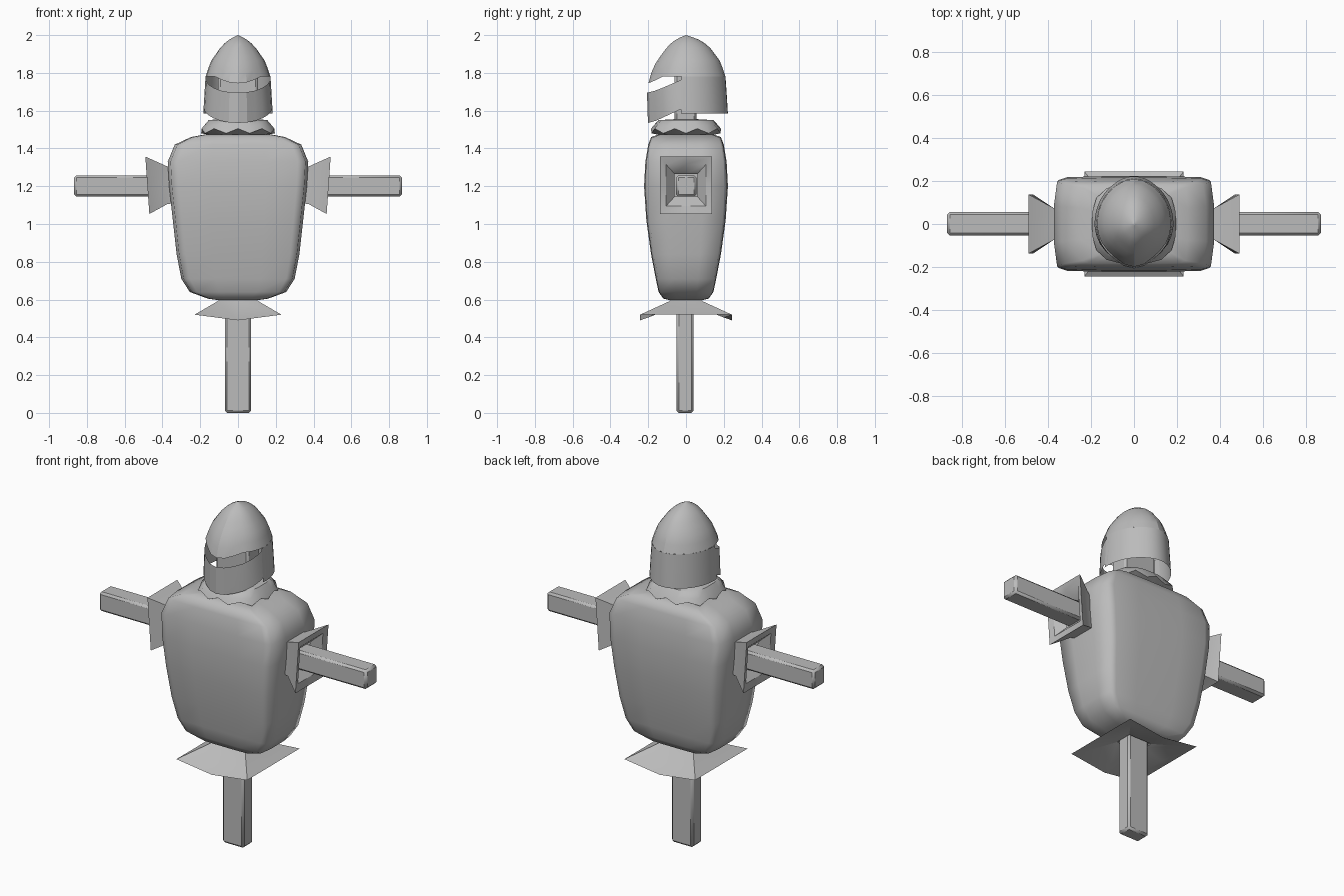
import bpy, bmesh, math

cube = bpy.data.objects.get("Cube")
if cube:
    bpy.data.objects.remove(cube)

grey = bpy.data.materials.new("plain_grey")
grey.use_nodes = True
grey.diffuse_color = (0.5, 0.5, 0.5, 1)
grey.node_tree.nodes["Principled BSDF"].inputs["Base Color"].default_value = (0.5, 0.5, 0.5, 1)


def loft(name, rings, closed=True, caps=(False, False), angle=30, outward=True):
    """Skin a stack of point rings into one object."""
    bm = bmesh.new()
    rows = [[bm.verts.new(p) for p in ring] for ring in rings]
    for a, b in zip(rows, rows[1:]):
        n = len(a)
        for i in range(n if closed else n - 1):
            j = (i + 1) % n
            bm.faces.new((a[i], a[j], b[j], b[i]))
    if caps[0]:
        bm.faces.new(rows[0][::-1])
    if caps[1]:
        bm.faces.new(rows[-1])
    bmesh.ops.remove_doubles(bm, verts=bm.verts, dist=0.0005)
    if outward:
        bmesh.ops.recalc_face_normals(bm, faces=bm.faces)
    mesh = bpy.data.meshes.new(name)
    bm.to_mesh(mesh)
    bm.free()
    mesh.materials.append(grey)
    obj = bpy.data.objects.new(name, mesh)
    bpy.context.collection.objects.link(obj)
    bpy.ops.object.select_all(action='DESELECT')
    obj.select_set(True)
    bpy.context.view_layer.objects.active = obj
    bpy.ops.object.shade_smooth_by_angle(angle=math.radians(angle))
    return obj


def box(name, lo, hi, bevel=0.012):
    ring = lambda z: [(lo[0], lo[1], z), (hi[0], lo[1], z), (hi[0], hi[1], z), (lo[0], hi[1], z)]
    obj = loft(name, [ring(lo[2]), ring(hi[2])], caps=(True, True))
    mod = obj.modifiers.new("soft_edges", 'BEVEL')
    mod.width = bevel
    mod.segments = 1
    return obj


def rect8(hx, hy):
    """Rectangle outline with corner and mid-edge points."""
    return [(-hx, -hy), (0, -hy), (hx, -hy), (hx, 0), (hx, hy), (0, hy), (-hx, hy), (-hx, 0)]


# Padded torso: bulging rectangle section, one quarter mirrored round
quarter = [(1, 0.4), (0.96, 0.92), (0.85, 0.98), (0.4, 1)]
half = quarter + [(-x, y) for x, y in reversed(quarter)]
section = half + [(-x, -y) for x, y in half]
levels = [(0.595, 0.09, 0.08), (0.605, 0.16, 0.12), (0.64, 0.255, 0.145), (0.71, 0.30, 0.16),
          (0.84, 0.325, 0.185), (1.02, 0.345, 0.21), (1.2, 0.365, 0.222), (1.33, 0.372, 0.215),
          (1.42, 0.335, 0.2), (1.46, 0.25, 0.185), (1.475, 0.17, 0.14)]
loft("torso", [[(x * hx, y * hy, z) for x, y in section] for z, hx, hy in levels],
     caps=(True, True), angle=100)

# Posts
box("lower_post", (-0.07, -0.05, 0), (0.07, 0.04, 0.62))
box("neck_post", (-0.105, -0.06, 1.45), (0.105, 0.055, 1.86))

# Arms and flared cuffs on both sides
for side, s in (("left", 1), ("right", -1)):
    x0, x1 = sorted((s * 0.33, s * 0.868))
    box(side + "_arm", (x0, -0.053, 1.145), (x1, 0.055, 1.258))
    rings = []
    for x, hy, hz in ((0.34, 0.07, 0.095), (0.375, 0.075, 0.1), (0.48, 0.138, 0.152),
                      (0.47, 0.105, 0.11), (0.42, 0.06, 0.06)):
        tilt = 0.07 if x > 0.4 else 0
        rings.append([(s * (x + tilt * v), u, 1.205 + v) for u, v in rect8(hy, hz)])
    loft(side + "_cuff", rings)

# Hem skirt: square, sagging at the middle of its front and back edges
skirt = []
for z, hx, hy, sag in ((0.605, 0.09, 0.08, 0), (0.59, 0.11, 0.09, 0), (0.52, 0.23, 0.243, 0.03),
                       (0.525, 0.19, 0.2, 0.02), (0.565, 0.075, 0.05, 0)):
    skirt.append([(x, y, z - (sag if x == 0 else 0)) for x, y in rect8(hx, hy)])
loft("hem_skirt", skirt)

# Ragged collar
collar = []
for z, rx, ry, rag in ((1.465, 0.12, 0.11, 0), (1.48, 0.195, 0.185, 0.025), (1.515, 0.18, 0.17, 0.008),
                       (1.55, 0.155, 0.145, 0), (1.555, 0.1, 0.06, 0)):
    ring = []
    for i in range(20):
        a = math.tau * i / 20
        c, d = math.cos(a), math.sin(a)
        k = (abs(c) ** 3 + abs(d) ** 3) ** (-1 / 3)
        ring.append((rx * k * c, ry * k * d, z + (rag if i % 2 else 0)))
    collar.append(ring)
loft("ragged_collar", collar, angle=45)


# Helmet: radius follows a pointed dome above the brow and flares slightly below
def lerp_table(table, z):
    for (z0, r0), (z1, r1) in zip(table, table[1:]):
        if z <= z1:
            return r0 + (r1 - r0) * (z - z0) / (z1 - z0)
    return table[-1][1]


SIDE = [(1.5, 0.185), (1.6, 0.183), (1.78, 0.172), (1.86, 0.145), (1.945, 0.085), (1.98, 0.042), (2, 0)]
FRONT = [(1.5, 0.182), (1.7, 0.188), (1.78, 0.175), (1.86, 0.143), (1.945, 0.085), (1.98, 0.045), (2, 0)]
BACK = [(1.5, 0.217), (1.6, 0.215), (1.78, 0.203), (1.86, 0.177), (1.945, 0.115), (1.98, 0.06), (2, 0)]


def shell_point(a, z):
    """Point on the helmet at angle a (0 is left, 90 degrees is back), with a front and back keel."""
    c, d = math.cos(a), math.sin(a)
    keel = max(0, (abs(d) - 0.85) / 0.15)
    ry = lerp_table(BACK, z) if d > 0 else lerp_table(FRONT, z)
    ry *= 1 + keel * (0.03 if d > 0 else 0.1)
    return (lerp_table(SIDE, z) * c, ry * d, z)


def shell(name, start, end, bottom, top, rows):
    count = 24 if end - start > 180 else 12
    angles = [math.radians(start + (end - start) * i / count) for i in range(count + 1)]
    rings = []
    for r in range(rows + 1):
        t = r / rows
        t = t * (2 - t) if rows > 4 else t
        rings.append([shell_point(a, bottom(a) + (top(a) - bottom(a)) * t) for a in angles])
    return loft(name, rings, closed=False, outward=False, angle=20)


def front(a):
    return max(0, -math.sin(a))


shell("helmet_dome", -90, 270, lambda a: 1.78 - 0.035 * max(0, front(a) - 0.75) / 0.25,
      lambda a: 2.0, 9)
shell("helmet_back", -8, 188, lambda a: 1.585, lambda a: 1.78, 2)
shell("helmet_visor", 180, 360, lambda a: 1.62 - 0.085 * front(a),
      lambda a: 1.775 - 0.08 * front(a), 2)
